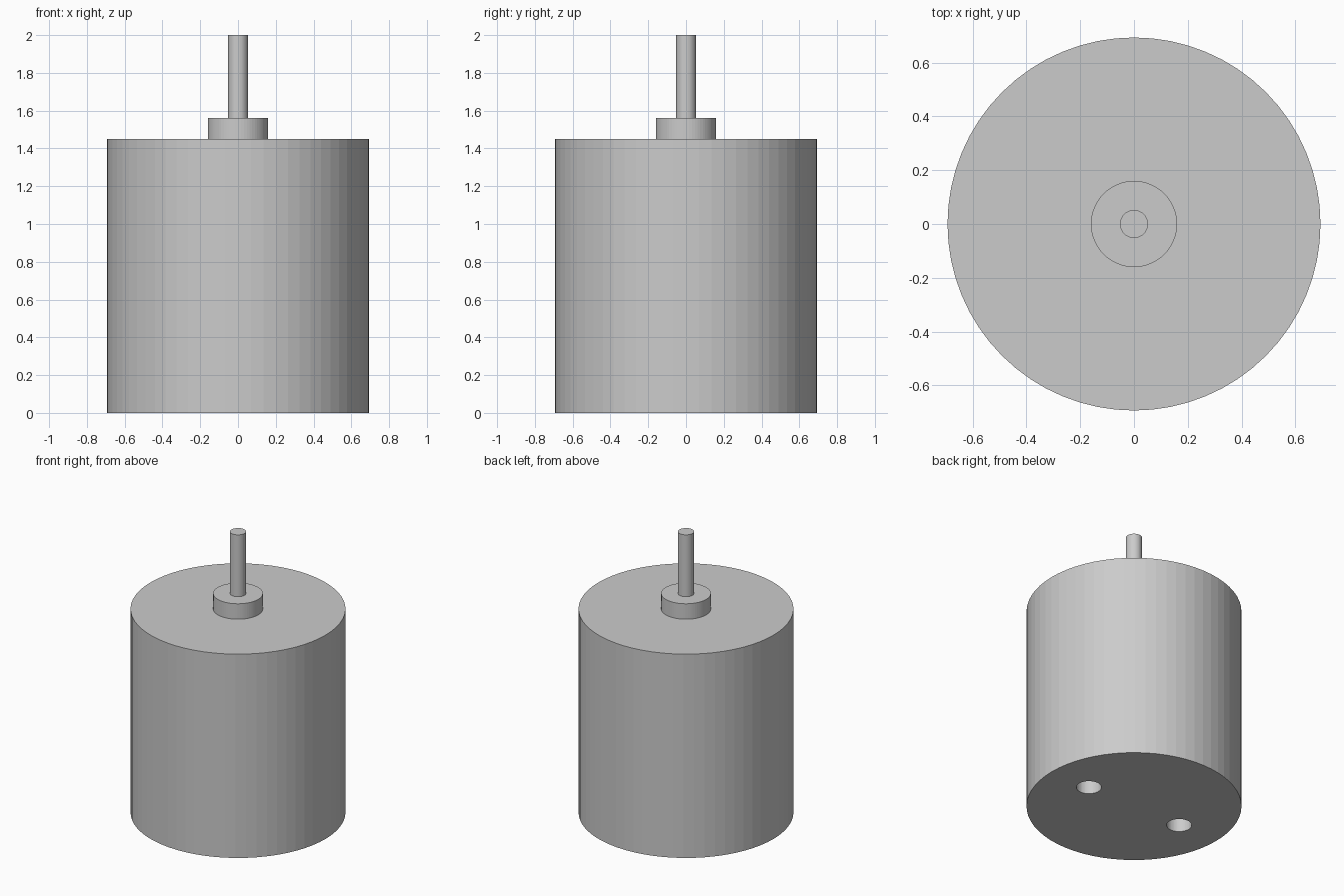
import bpy

cube = bpy.data.objects.get("Cube")
if cube:
    bpy.data.objects.remove(cube, do_unlink=True)

# One plain grey metal for everything
metal = bpy.data.materials.new("grey metal")
metal.use_nodes = True
GREY = (0.6, 0.6, 0.6, 1.0)
metal.diffuse_color = GREY
metal.node_tree.nodes["Principled BSDF"].inputs["Base Color"].default_value = GREY


def cylinder(name, radius, bottom, top, x=0.0, sides=64):
    """Upright cylinder between two heights."""
    bpy.ops.mesh.primitive_cylinder_add(
        vertices=sides, radius=radius, depth=top - bottom,
        location=(x, 0, (bottom + top) / 2))
    obj = bpy.context.object
    obj.name = name
    obj.data.materials.append(metal)
    return obj


# Motor can, collar and output shaft
BODY_TOP, COLLAR_TOP, SHAFT_TOP = 1.45, 1.56, 2.0
body = cylinder("motor_body", 0.693, 0, BODY_TOP)
cylinder("shaft_collar", 0.16, BODY_TOP, COLLAR_TOP)
cylinder("shaft", 0.052, COLLAR_TOP, SHAFT_TOP, sides=48)

# Two blind mounting holes in the underside
for side, label in ((1, "left"), (-1, "right")):
    cutter = cylinder(label + "_hole_cutter", 0.081, -0.2, 0.2, side * 0.38, 48)
    cut = body.modifiers.new(label + "_hole", 'BOOLEAN')
    cut.operation = 'DIFFERENCE'
    cut.solver = 'EXACT'
    cut.object = cutter
    bpy.context.view_layer.objects.active = body
    bpy.ops.object.modifier_apply(modifier=cut.name)
    bpy.data.objects.remove(cutter, do_unlink=True)
